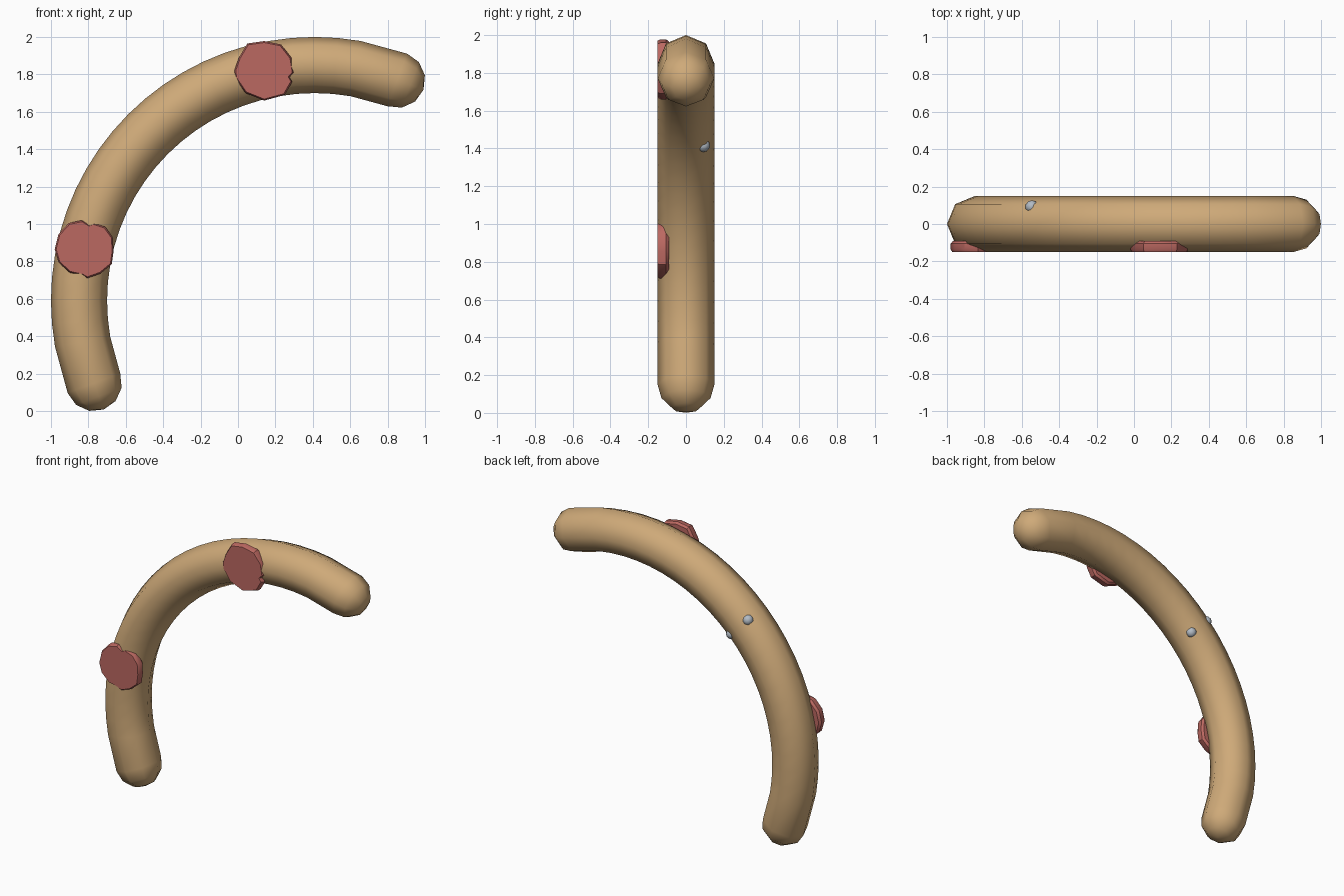
import bpy, bmesh
from math import sin, cos, radians, pi
from mathutils import Vector

if "Cube" in bpy.data.objects:
    bpy.data.objects.remove(bpy.data.objects["Cube"])

R, T = 1.26, 0.15          # bend radius, tube radius
CX, CZ = 0.41, 0.59        # bend centre
A0, A1 = 69.5, 200.5       # bend start and end angle


def material(name, col):
    m = bpy.data.materials.new(name)
    m.diffuse_color = (*col, 1)
    m.use_nodes = True
    m.node_tree.nodes["Principled BSDF"].inputs["Base Color"].default_value = m.diffuse_color
    return m


def finish(bm, name, mat, angle):
    bmesh.ops.recalc_face_normals(bm, faces=bm.faces)
    me = bpy.data.meshes.new(name)
    bm.to_mesh(me)
    bm.free()
    me.materials.append(mat)
    ob = bpy.data.objects.new(name, me)
    bpy.context.collection.objects.link(ob)
    bpy.ops.object.select_all(action='DESELECT')
    ob.select_set(True)
    bpy.context.view_layer.objects.active = ob
    bpy.ops.object.shade_smooth_by_angle(angle=radians(angle))
    return ob


def skin(bm, rings):
    for a, b in zip(rings, rings[1:]):
        n = len(a)
        for i in range(n):
            bm.faces.new((a[i], a[(i + 1) % n], b[(i + 1) % n], b[i]))


def on_bend(deg, out, y, along=0.0):
    a = radians(deg)
    r = R + out
    return Vector((CX + r * cos(a) - along * sin(a), y, CZ + r * sin(a) + along * cos(a)))


tan = material("sausage_tan", (0.62, 0.40, 0.19))
red = material("slice_red", (0.50, 0.14, 0.12))
grey = material("stud_grey", (0.45, 0.50, 0.56))

# Curved eight-sided tube with rounded ends
stations = [(A0, -T * sin(radians(t)), T * cos(radians(t))) for t in (60, 30)]
stations += [(a, 0, T) for a in [A0] + list(range(80, 191, 5)) + [A1]]
stations += [(A1, T * sin(radians(t)), T * cos(radians(t))) for t in (30, 60)]
bm = bmesh.new()
rings = [[bm.verts.new(on_bend(a, r * cos(k * pi / 4), r * sin(k * pi / 4), s))
          for k in range(8)] for a, s, r in stations]
skin(bm, rings)
for ring, a, s in ((rings[0], A0, -T), (rings[-1], A1, T)):
    tip = bm.verts.new(on_bend(a, 0, 0, s))
    for i in range(8):
        bm.faces.new((ring[i], ring[(i + 1) % 8], tip))
finish(bm, "curved_body", tan, 60)


# Notched round slices set into the front
def slice_disc(name, cx, cz, outline):
    bm = bmesh.new()
    rings = [[bm.verts.new((cx + x * s, y, cz + z * s)) for x, z in outline]
             for y, s in ((-0.09, 0.92), (-0.105, 1), (-0.135, 1), (-0.15, 0.95))]
    skin(bm, rings)
    bm.faces.new(rings[0])
    bm.faces.new(rings[-1])
    finish(bm, name, red, 35)


slice_disc("upper_slice", 0.14, 1.82, [
    (-.09, .145), (0, .158), (.09, .14), (.145, .07), (.158, -.01), (.135, -.035), (.15, -.06),
    (.11, -.13), (0, -.16), (-.1, -.12), (-.155, -.04), (-.16, 0), (-.135, .07)])
slice_disc("lower_slice", -0.82, 0.865, [
    (-.085, .14), (-.015, .155), (.025, .13), (.05, .14), (.11, .12), (.15, .065), (.155, -.01),
    (.145, -.08), (.085, -.13), (.015, -.155), (-.01, -.14), (-.08, -.125), (-.14, -.07),
    (-.16, 0), (-.14, .08)])

# Small studs poking out of the back
for name, side in (("outer_stud", 1), ("inner_stud", -1)):
    bm = bmesh.new()
    bmesh.ops.create_uvsphere(bm, u_segments=10, v_segments=6, radius=0.035)
    bmesh.ops.translate(bm, verts=bm.verts, vec=on_bend(135, side * 0.092, 0.092))
    finish(bm, name, grey, 60)
